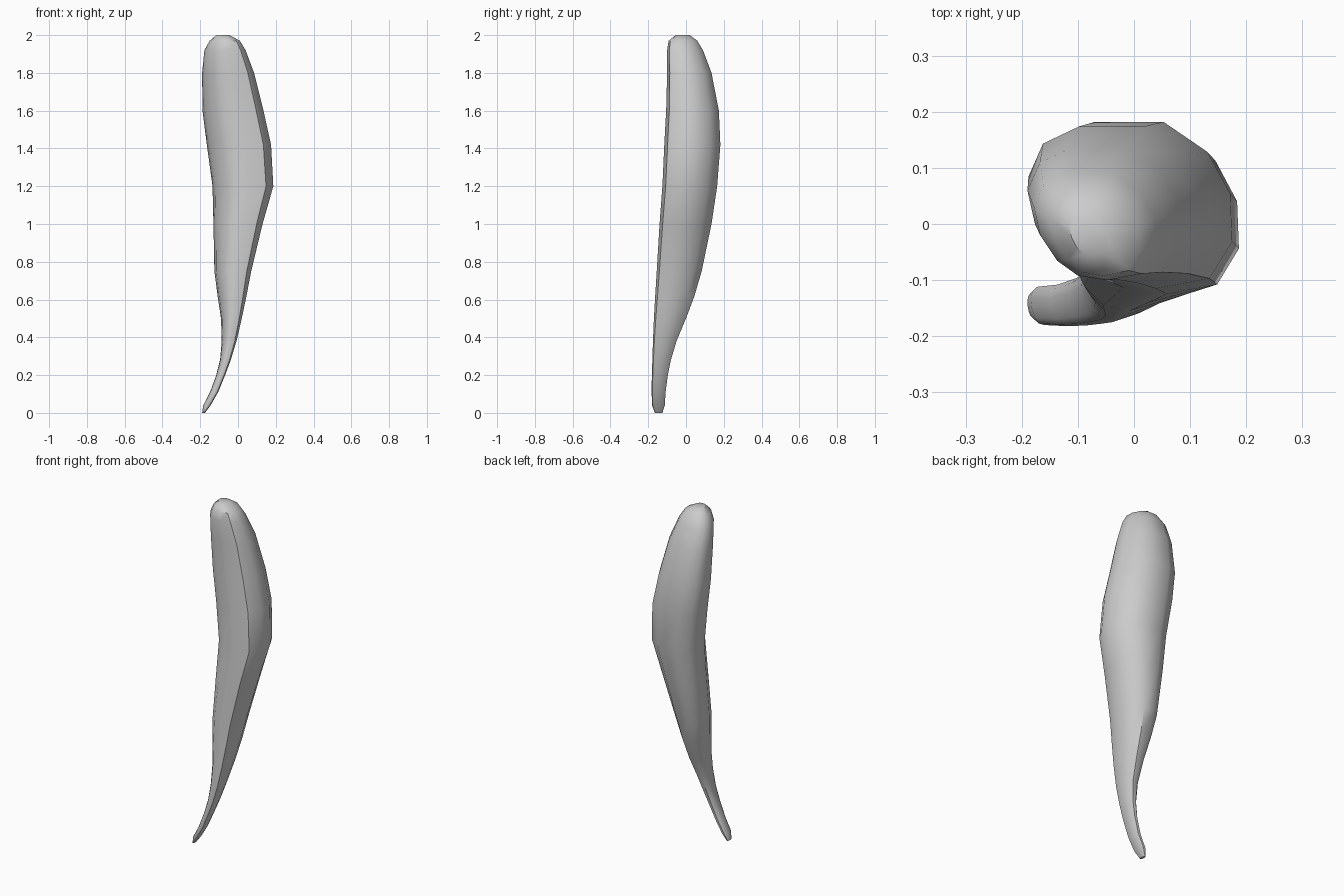
import bpy
import bmesh
import math

cube = bpy.data.objects.get("Cube")
if cube:
    bpy.data.objects.remove(cube, do_unlink=True)

# Single grey material
grey = bpy.data.materials.new("plain grey")
grey.use_nodes = True
colour = (0.6, 0.6, 0.6, 1)
grey.diffuse_color = colour
grey.node_tree.nodes["Principled BSDF"].inputs["Base Color"].default_value = colour

# Cross-section in a unit square: rounded front on one side, creased corner on the other
PROFILE = [(.19, .18), (.36, .04), (.6, 0), (.88, .06), (1, .28), (.99, .57),
           (.87, .82), (.64, 1), (.28, 1), (.08, .89), (0, .68), (.05, .42)]

# Height, then x range and y range of the body at that height
LEVELS = [
    (.0, -.19, -.175, -.165, -.125),
    (.04, -.184, -.145, -.18, -.112),
    (.11, -.148, -.105, -.182, -.108),
    (.2, -.115, -.068, -.181, -.096),
    (.28, -.095, -.038, -.178, -.08),
    (.38, -.086, -.008, -.175, -.05),
    (.5, -.09, .02, -.17, 0),
    (.62, -.108, .045, -.163, .045),
    (.75, -.125, .07, -.155, .083),
    (1, -.13, .13, -.14, .135),
    (1.2, -.135, .187, -.125, .165),
    (1.42, -.165, .175, -.115, .182),
    (1.6, -.188, .135, -.105, .174),
    (1.8, -.19, .085, -.1, .135),
    (1.92, -.178, .04, -.1, .09),
    (1.97, -.15, .01, -.092, .06),
    (2, -.115, -.045, -.055, .02),
]


def loft(name, levels, profile):
    bm = bmesh.new()
    rings = []
    for z, x0, x1, y0, y1 in levels:
        rings.append([bm.verts.new((x0 + u * (x1 - x0), y0 + v * (y1 - y0), z))
                      for u, v in profile])
    n = len(profile)
    for low, high in zip(rings, rings[1:]):
        for i in range(n):
            j = (i + 1) % n
            bm.faces.new((low[i], low[j], high[j], high[i]))
    bm.faces.new(rings[0][::-1])
    bm.faces.new(rings[-1])
    bmesh.ops.recalc_face_normals(bm, faces=bm.faces)
    mesh = bpy.data.meshes.new(name)
    bm.to_mesh(mesh)
    bm.free()
    obj = bpy.data.objects.new(name, mesh)
    bpy.context.collection.objects.link(obj)
    return obj


# Curved tapering body
body = loft("curved_horn", LEVELS, PROFILE)
body.data.materials.append(grey)
bpy.ops.object.select_all(action='DESELECT')
body.select_set(True)
bpy.context.view_layer.objects.active = body
bpy.ops.object.shade_smooth_by_angle(angle=math.radians(42))
